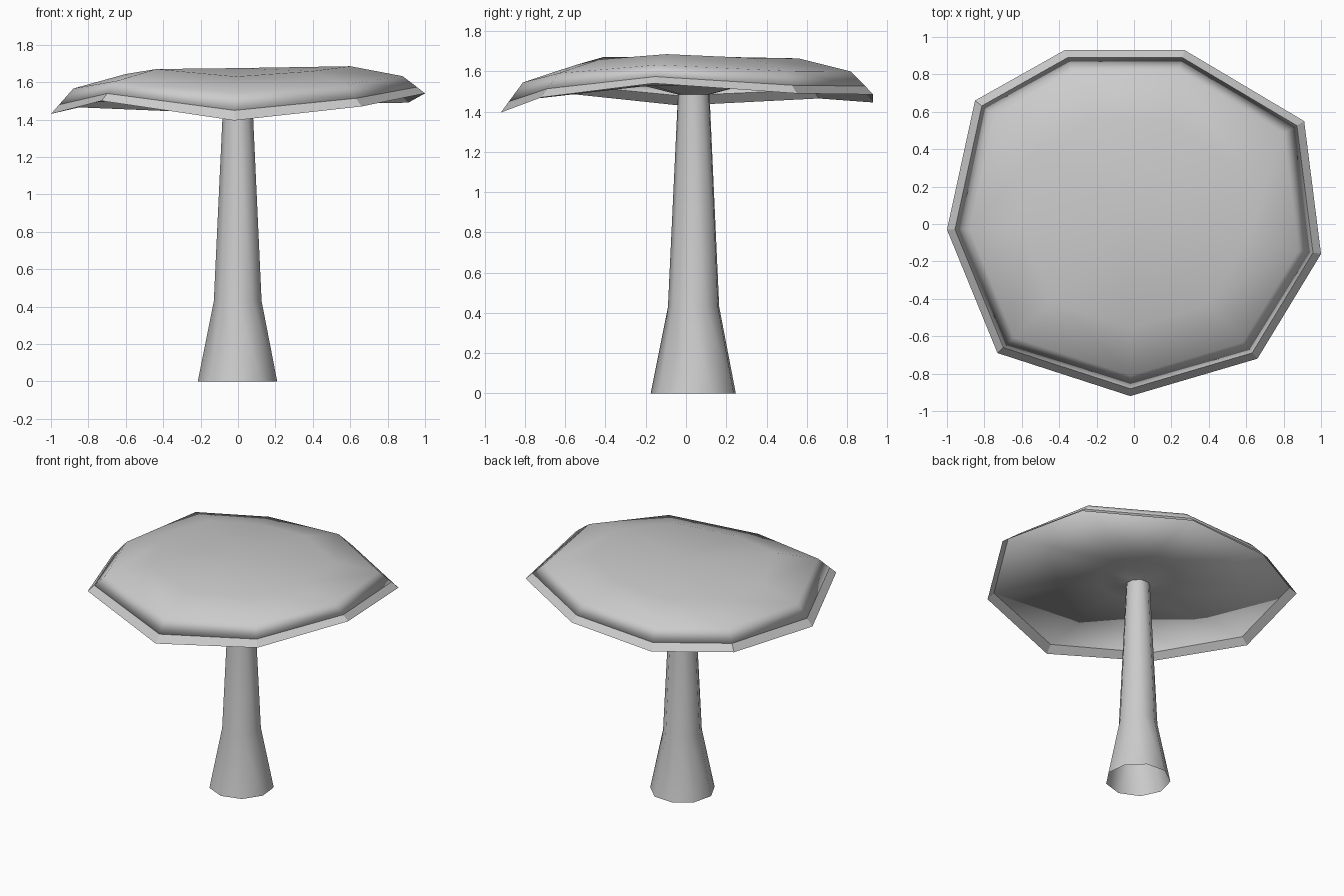
import bpy, math

if "Cube" in bpy.data.objects:
    bpy.data.objects.remove(bpy.data.objects["Cube"])

# Uneven nine-sided rim of the cap, starting at the front, counterclockwise
RIM = [(-.02, -.92, 1.395), (.66, -.72, 1.47), (1, -.16, 1.54),
       (.91, .55, 1.49), (.27, .93, 1.485), (-.37, .93, 1.445),
       (-.85, .66, 1.465), (-1, -.03, 1.43), (-.73, -.69, 1.50)]
N = len(RIM)


def cap_ring(scale, base, follow):
    """Rim scaled inward; follow = how much of the rim's waviness remains."""
    return [(x * scale, y * scale, base + follow * (z - 1.395)) for x, y, z in RIM]


def round_ring(r, z):
    a0 = math.radians(266)
    return [(r * math.cos(a0 + i * math.tau / N),
             .04 + r * math.sin(a0 + i * math.tau / N), z) for i in range(N)]


def loft(name, rings, apex=None, smooth=True):
    """Skin a list of rings, optionally closing the first one to a point."""
    verts = [v for ring in rings for v in ring]
    faces = []
    for k in range(len(rings) - 1):
        for i in range(N):
            j = (i + 1) % N
            faces.append((k * N + i, (k + 1) * N + i, (k + 1) * N + j, k * N + j))
    if apex:
        verts.append(apex)
        faces += [(len(verts) - 1, i, (i + 1) % N) for i in range(N)]
    me = bpy.data.meshes.new(name)
    me.from_pydata(verts, [], faces)
    me.polygons.foreach_set("use_smooth", [smooth] * len(faces))
    me.update()
    ob = bpy.data.objects.new(name, me)
    bpy.context.collection.objects.link(ob)
    return ob


# Cap: domed top, rolled over into the underside that dips to the stem
edge = cap_ring(.957, 1.449, .86)
loft("mushroom_cap",
     [cap_ring(.6, 1.63, .38), cap_ring(.88, 1.545, .6), edge,
      round_ring(.26, 1.53), round_ring(.08, 1.485)],
     apex=(0, 0, 1.675))

# Thin lip hanging from the edge of the cap
loft("cap_lip", [edge, RIM], smooth=False)

# Stem: flared foot, open at the bottom
loft("stem", [round_ring(.08, 1.485), round_ring(.13, .43), round_ring(.216, 0)])
